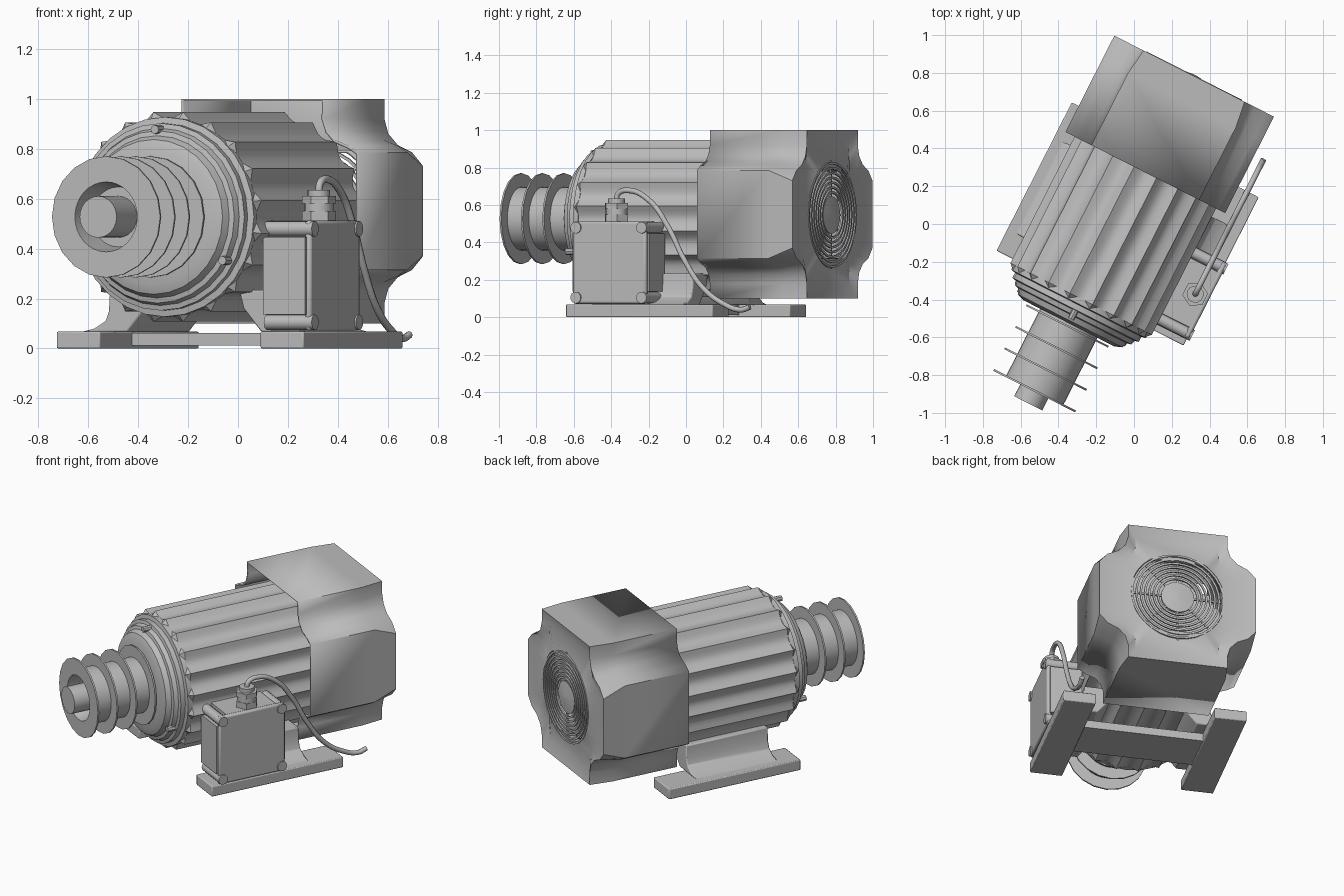
import bpy, bmesh, math
from mathutils import Matrix, Vector

cube = bpy.data.objects.get("Cube")
if cube:
    bpy.data.objects.remove(cube, do_unlink=True)

# One plain grey finish
grey = bpy.data.materials.new("machine grey")
grey.use_nodes = True
grey.diffuse_color = (0.5, 0.5, 0.5, 1)
grey.node_tree.nodes["Principled BSDF"].inputs["Base Color"].default_value = (0.5, 0.5, 0.5, 1)

TURN = Matrix.Rotation(math.radians(-26.9), 4, 'Z')   # the whole machine is turned on its base
CX, AZ, FZ = -0.07, 0.527, 0.547                      # shaft axis and fan height


def finish(name, bm, angle=35, bevel=0):
    bmesh.ops.remove_doubles(bm, verts=bm.verts, dist=1e-5)
    bmesh.ops.recalc_face_normals(bm, faces=bm.faces)
    bm.transform(TURN)
    me = bpy.data.meshes.new(name)
    bm.to_mesh(me)
    bm.free()
    me.materials.append(grey)
    ob = bpy.data.objects.new(name, me)
    bpy.context.collection.objects.link(ob)
    bpy.ops.object.select_all(action='DESELECT')
    ob.select_set(True)
    bpy.context.view_layer.objects.active = ob
    if angle:
        bpy.ops.object.shade_smooth_by_angle(angle=math.radians(angle))
    if bevel:
        mod = ob.modifiers.new("soft edge", 'BEVEL')
        mod.width, mod.segments = bevel, 2
    return ob


def bridge(bm, rings):
    """Skin a list of closed rings of points; return their vertices."""
    vs = [[bm.verts.new(p) for p in ring] for ring in rings]
    for a, b in zip(vs, vs[1:]):
        for i in range(len(a)):
            j = (i + 1) % len(a)
            bm.faces.new((a[i], a[j], b[j], b[i]))
    return vs


def lathe(name, profile, n=32, z=AZ, caps=True, angle=35, wave=None):
    """Turn (radius, y) points around the shaft axis."""
    bm = bmesh.new()
    rings = []
    for r, y in profile:
        ring = []
        for i in range(n):
            t = math.tau * i / n
            k = r * (wave(t) if wave else 1)
            ring.append((CX + k * math.cos(t), y, z + k * math.sin(t)))
        rings.append(ring)
    vs = bridge(bm, rings)
    if caps:
        bm.faces.new(vs[0])
        bm.faces.new(vs[-1])
    return finish(name, bm, angle)


def prism(name, outline, y0, y1, bevel=0, angle=35):
    """Extrude an (x, z) outline along y."""
    bm = bmesh.new()
    vs = bridge(bm, [[(x, y, z) for x, z in outline] for y in (y0, y1)])
    bm.faces.new(vs[0])
    bm.faces.new(vs[1])
    return finish(name, bm, angle, bevel)


def box(name, x0, x1, y0, y1, z0, z1, bevel=0):
    return prism(name, [(x0, z0), (x1, z0), (x1, z1), (x0, z1)], y0, y1, bevel, 0 if not bevel else 35)


def cylinder(name, centre, r, depth, axis='Z', n=16):
    bm = bmesh.new()
    bmesh.ops.create_cone(bm, cap_ends=True, segments=n, radius1=r, radius2=r, depth=depth)
    if axis != 'Z':
        bm.transform(Matrix.Rotation(math.pi / 2, 4, 'Y' if axis == 'X' else 'X'))
    bm.transform(Matrix.Translation(centre))
    return finish(name, bm, 35)


# Fluted motor body: scallops between narrow ridges
FLUTES = 20
lathe("motor_body", [(0.395, -0.51), (0.425, -0.48), (0.425, 0.42)], FLUTES * 6,
      wave=lambda t: 1 - 0.075 * math.sin(math.pi * ((t * FLUTES / math.tau + 0.5) % 1)))

# Stepped front end bell
lathe("end_bell", [(0.40, -0.48), (0.40, -0.51), (0.375, -0.515), (0.375, -0.545), (0.355, -0.55),
                   (0.345, -0.575), (0.325, -0.58), (0.31, -0.61), (0.27, -0.625), (0.16, -0.625)], 28)

# Bolts around the bell
for k in range(3):
    a = math.radians(90 + 120 * k)
    cylinder("bell_bolt", (CX + 0.35 * math.cos(a), -0.57, AZ + 0.35 * math.sin(a)), 0.018, 0.06, 'Y', 8)

# Pulley: open hub with four thin flanges, and the shaft inside
lathe("pulley_hub", [(0.17, -0.6), (0.17, -1.03), (0.14, -1.03), (0.12, -0.92)], 32)
for k in range(4):
    y = -1.03 + 0.128 * k
    lathe("pulley_flange", [(0.165, y), (0.243, y), (0.243, y + 0.01), (0.165, y + 0.01)], 20, caps=False)
lathe("shaft", [(0.083, -0.9), (0.083, -1.1)], 24)

# Fan housing: plus-shaped tube with scooped corners and a round rear opening
side = [(0.474, 0.235), (0.43, 0.262), (0.37, 0.285), (0.337, 0.32), (0.32, 0.37), (0.32, 0.45)]
rear = [(0.474, 0.18), (0.425, 0.235), (0.36, 0.265), (0.318, 0.31), (0.3, 0.37), (0.3, 0.45)]


def four_way(q):
    top = q + [(-x, z) for x, z in reversed(q)]
    return top + [(-x, -z) for x, z in top]


def place(pts, y):
    return [(CX + x, y, 0.55 + z) for x, z in pts]


def on_circle(pts, r):
    return [tuple(r * Vector(p).normalized()) for p in pts]


full, tail = four_way(side), four_way(rear)
bm = bmesh.new()
middle = [(CX + x * 0.84, 0.842 - 0.3 * min(abs(x), abs(z)) ** 2, 0.55 + z * 0.84) for x, z in tail]
bridge(bm, [place(full, 0.27), place(full, 0.7), place(tail, 0.842), middle,
            place(on_circle(tail, 0.285), 0.842), place(on_circle(tail, 0.28), 0.80)])
housing = finish("fan_housing", bm, 40)
wall = housing.modifiers.new("wall", 'SOLIDIFY')
wall.thickness = 0.012

# Fan guard: rings, spokes and a centre cap
for k in range(7):
    r = 0.115 + 0.026 * k
    lathe("guard_ring", [(r, 0.835), (r + 0.012, 0.835), (r + 0.012, 0.845), (r, 0.845), (r, 0.835)],
          32, FZ, False)
lathe("guard_cap", [(0.1, 0.825), (0.1, 0.838), (0.01, 0.85)], 32, FZ)
for k in range(8):
    bm = bmesh.new()
    bmesh.ops.create_cube(bm, size=1)
    bm.transform(Matrix.Translation((CX, 0.832, FZ)) @ Matrix.Rotation(math.tau * k / 8, 4, 'Y')
                 @ Matrix.Translation((0.19, 0, 0)) @ Matrix.Diagonal((0.2, 0.008, 0.012, 1)))
    finish("guard_spoke", bm, 0)

# Base rails, cross plate and the flared pedestals
for x0, x1 in ((-0.585, -0.39), (0.33, 0.525)):
    box("base_rail", x0, x1, -0.455, 0.425, 0, 0.068, 0.006)
box("cross_plate", -0.4, 0.34, -0.17, 0.12, 0.012, 0.062)
flare = [(0.51, 0.066), (0.45, 0.08), (0.4, 0.11), (0.385, 0.15), (0.38, 0.235),
         (0.2, 0.235), (0.22, 0.16), (0.3, 0.066)]
for s in (-1, 1):
    prism("pedestal", [(-0.03 + s * x, z) for x, z in flare], -0.33, 0.22, 0.008)

# Terminal box with notched corners; a screw post fills each notch
Y0, Y1, Z0, Z1, N = -0.42, 0.04, 0.072, 0.512, 0.065
my, mz, hy, hz = (Y0 + Y1) / 2, (Z0 + Z1) / 2, (Y1 - Y0) / 2, (Z1 - Z0) / 2
quarter = [(hy, hz - N), (hy - N * 0.4, hz - N), (hy - N, hz - N * 0.4), (hy - N, hz)]
outline = four_way(quarter)
bm = bmesh.new()
vs = bridge(bm, [[(x, my + y, mz + z) for y, z in outline] for x in (0.325, 0.515)])
bm.faces.new(vs[0])
bm.faces.new(vs[1])
finish("terminal_box", bm, 0)
box("box_lid", 0.505, 0.535, Y0 + 0.01, Y1 - 0.01, Z0, Z1, 0.012)
for sy in (-1, 1):
    for sz in (-1, 1):
        spot = (0.435, my + sy * (hy - 0.033), mz + sz * (hz - 0.033))
        cylinder("box_screw_post", spot, 0.031, 0.215, 'X')

# Cable gland and cable
GX, GY = 0.457, -0.185
for r, z, h, n in ((0.068, 0.53, 0.04, 6), (0.058, 0.565, 0.035, 16), (0.068, 0.595, 0.03, 6), (0.045, 0.62, 0.03, 16)):
    cylinder("cable_gland", (GX, GY, z), r, h, 'Z', n)
path = [(-0.185, 0.61), (-0.175, 0.66), (-0.11, 0.678), (0.01, 0.625), (0.12, 0.49), (0.22, 0.31),
        (0.33, 0.16), (0.46, 0.07), (0.56, 0.04), (0.615, 0.055)]
curve = bpy.data.curves.new("cable", 'CURVE')
curve.dimensions = '3D'
curve.bevel_depth, curve.bevel_resolution, curve.use_fill_caps = 0.015, 2, True
spline = curve.splines.new('BEZIER')
spline.bezier_points.add(len(path) - 1)
for p, (y, z) in zip(spline.bezier_points, path):
    p.co = TURN @ Vector((GX, y, z))
    p.handle_left_type = p.handle_right_type = 'AUTO'
curve.materials.append(grey)
bpy.context.collection.objects.link(bpy.data.objects.new("cable", curve))
